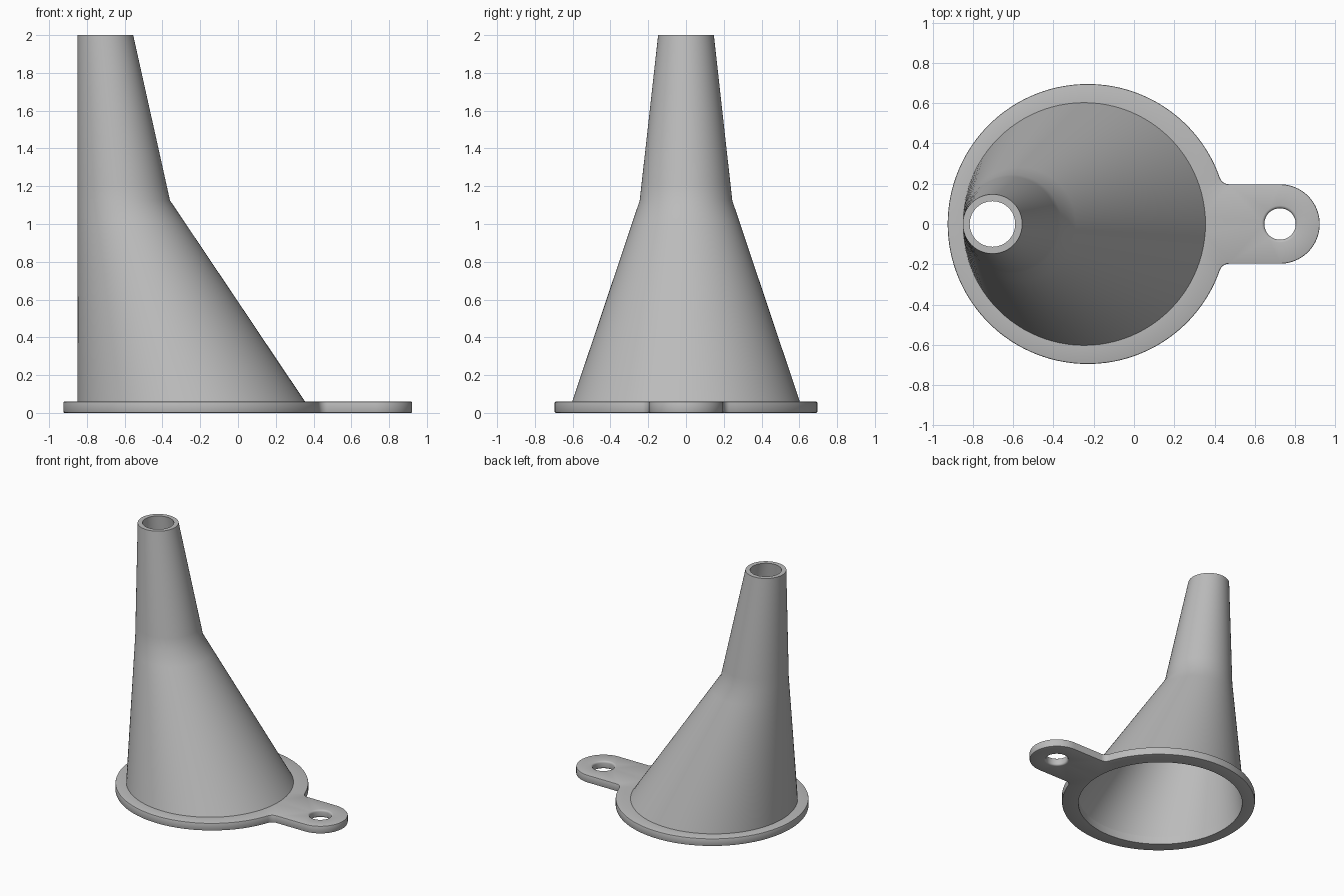
import bpy
import bmesh
from math import cos, sin, pi, sqrt, atan2

cube = bpy.data.objects.get("Cube")
if cube:
    bpy.data.objects.remove(cube, do_unlink=True)

# Single grey plastic
grey = bpy.data.materials.new("grey plastic")
grey.use_nodes = True
colour = (0.5, 0.5, 0.5, 1)
grey.diffuse_color = colour
grey.node_tree.nodes["Principled BSDF"].inputs["Base Color"].default_value = colour

SEGMENTS = 96
FLANGE_TOP = 0.06
BODY_X, BORE_R = -0.2475, 0.59


def arc(cx, cy, r, start, end, steps):
    return [(cx + r * cos(start + (end - start) * i / steps),
             cy + r * sin(start + (end - start) * i / steps)) for i in range(steps + 1)]


def circle(cx, cy, r, steps=SEGMENTS):
    return arc(cx, cy, r, 0, 2 * pi, steps)[:-1]


def finish(bm, name):
    bmesh.ops.recalc_face_normals(bm, faces=bm.faces)
    mesh = bpy.data.meshes.new(name)
    bm.to_mesh(mesh)
    bm.free()
    mesh.materials.append(grey)
    obj = bpy.data.objects.new(name, mesh)
    bpy.context.collection.objects.link(obj)
    bpy.ops.object.select_all(action='DESELECT')
    obj.select_set(True)
    bpy.context.view_layer.objects.active = obj
    bpy.ops.object.shade_smooth_by_angle(angle=pi / 6)
    return obj


# Flange outline: disc, filleted neck and rounded hanging tab
disc_x, disc_r = -0.23, 0.695
tab_x, tab_r, hole_r = 0.725, 0.197, 0.078
fillet = 0.05
fy = tab_r + fillet
fx = disc_x + sqrt((disc_r + fillet) ** 2 - fy ** 2)
join = atan2(fy, fx - disc_x)
upper = arc(tab_x, 0, tab_r, 0, pi / 2, 20)
upper += arc(fx, fy, fillet, -pi / 2, join - pi, 8)
upper += arc(disc_x, 0, disc_r, join, pi, 56)[1:]
outline = upper + [(x, -y) for x, y in upper[-2:0:-1]]

bm = bmesh.new()
for loop in (outline, circle(BODY_X, 0, BORE_R), circle(tab_x, 0, hole_r, 48)):
    verts = [bm.verts.new((x, y, 0)) for x, y in loop]
    for a, b in zip(verts, verts[1:] + verts[:1]):
        bm.edges.new((a, b))
bmesh.ops.triangle_fill(bm, edges=bm.edges[:], use_beauty=True)
extruded = bmesh.ops.extrude_face_region(bm, geom=bm.faces[:], use_keep_orig=True)
for item in extruded["geom"]:
    if isinstance(item, bmesh.types.BMVert):
        item.co.z = FLANGE_TOP
bmesh.ops.recalc_face_normals(bm, faces=bm.faces)


def rim_edges(test):
    return [e for e in bm.edges if abs(e.verts[0].co.z - e.verts[1].co.z) < 1e-4
            and len(e.link_faces) == 2 and e.calc_face_angle() > 1
            and all(test(v.co) for v in e.verts)]


def in_hole(co):
    return abs(sqrt((co.x - tab_x) ** 2 + co.y ** 2) - hole_r) < 0.003


def in_bore(co):
    return abs(sqrt((co.x - BODY_X) ** 2 + co.y ** 2) - BORE_R) < 0.003


# Rounded tab hole, then lightly eased outer rim
bmesh.ops.bevel(bm, geom=rim_edges(in_hole), offset=0.014, segments=4,
                profile=0.5, affect='EDGES')
near_hole = lambda co: (co.x - tab_x) ** 2 + co.y ** 2 < 0.12 ** 2
bmesh.ops.bevel(bm, geom=rim_edges(lambda co: not in_bore(co) and not near_hole(co)),
                offset=0.006, segments=2, profile=0.5, affect='EDGES')
finish(bm, "flange_with_tab")

# Funnel wall: slanted cone and spout sharing one straight side
# Each section is (height, centre x, radius)
outer = [(FLANGE_TOP, BODY_X, 0.6025), (1.125, -0.605, 0.245), (2.0, -0.7025, 0.1475)]
inner = [(FLANGE_TOP, BODY_X, BORE_R), (1.125, -0.605, 0.212), (2.0, -0.7025, 0.113)]


def sections(profile, steps=10):
    rows = [profile[0]]
    for a, b in zip(profile, profile[1:]):
        rows += [[p + (q - p) * i / steps for p, q in zip(a, b)]
                 for i in range(1, steps + 1)]
    return rows


bm = bmesh.new()
rings = [[bm.verts.new((x, y, z)) for x, y in circle(cx, 0, r)]
         for z, cx, r in sections(outer) + sections(inner)[::-1]]
for low, high in zip(rings, rings[1:]):
    for i in range(SEGMENTS):
        j = (i + 1) % SEGMENTS
        bm.faces.new((low[i], low[j], high[j], high[i]))
finish(bm, "funnel_body")
